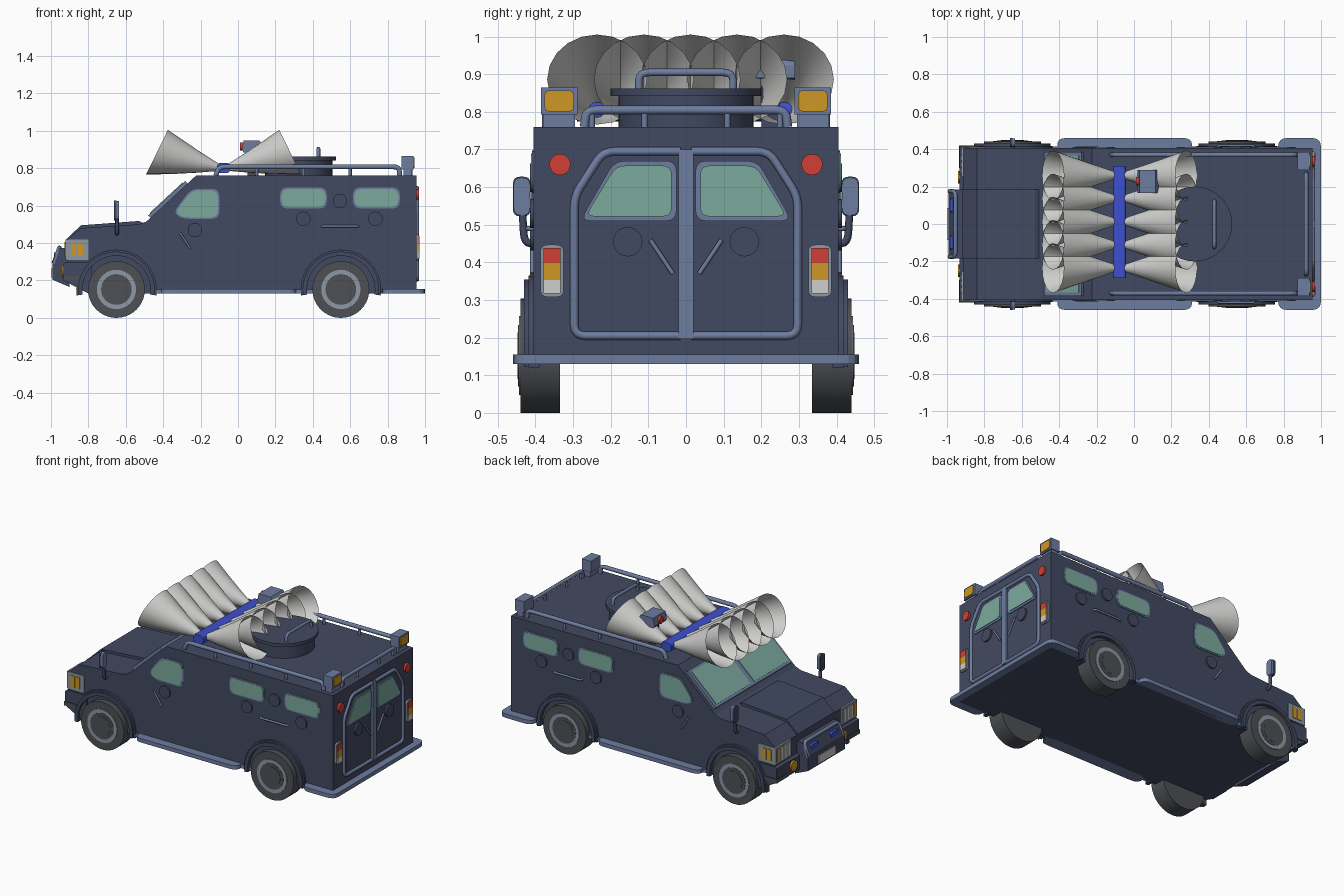
import bpy, bmesh, math
from mathutils import Vector

if "Cube" in bpy.data.objects:
    bpy.data.objects.remove(bpy.data.objects["Cube"])


def material(name, rgb):
    m = bpy.data.materials.new(name)
    m.diffuse_color = (*rgb, 1)
    m.use_nodes = True
    m.node_tree.nodes["Principled BSDF"].inputs["Base Color"].default_value = m.diffuse_color
    return m


NAVY = material("navy_paint", (0.055, 0.068, 0.12))
TRIM = material("blue_grey_trim", (0.155, 0.205, 0.35))
GLASS = material("green_glass", (0.20, 0.40, 0.34))
PALE = material("pale_grey", (0.62, 0.62, 0.61))
TYRE = material("dark_rubber", (0.075, 0.08, 0.09))
RIM = material("rim_grey", (0.27, 0.31, 0.37))
BLUE = material("signal_blue", (0.045, 0.08, 0.62))
AMBER = material("amber_lens", (0.62, 0.31, 0.018))
RED = material("red_lens", (0.64, 0.05, 0.035))


def finish(name, bm, mat, smooth=False, recalc=True):
    if recalc:
        bmesh.ops.recalc_face_normals(bm, faces=bm.faces)
    me = bpy.data.meshes.new(name)
    bm.to_mesh(me)
    bm.free()
    me.materials.append(mat)
    ob = bpy.data.objects.new(name, me)
    bpy.context.collection.objects.link(ob)
    if smooth:
        bpy.ops.object.select_all(action='DESELECT')
        ob.select_set(True)
        bpy.context.view_layer.objects.active = ob
        bpy.ops.object.shade_smooth_by_angle(angle=math.radians(40))
    return ob


def rounded(pts, r, closed=True, n=4):
    """Round the corners of a 2D or 3D path."""
    pts = [Vector(p) for p in pts]
    out = []
    for i, p in enumerate(pts):
        if not closed and i in (0, len(pts) - 1):
            out.append(p)
            continue
        a, b = pts[i - 1] - p, pts[(i + 1) % len(pts)] - p
        a = p + a.normalized() * min(r, a.length * .45)
        b = p + b.normalized() * min(r, b.length * .45)
        for k in range(n + 1):
            t = k / n
            out.append(a * (1 - t) ** 2 + p * 2 * t * (1 - t) + b * t * t)
    return out


def rect(u0, u1, v0, v1):
    return [(u0, v0), (u1, v0), (u1, v1), (u0, v1)]


def prism(name, pts, a, b, axis, mat, r=0, smooth=False):
    """Extrude a 2D outline from a to b along an axis."""
    if r:
        pts = rounded(pts, r)
    place = {'x': lambda p, d: (d, p[0], p[1]),
             'y': lambda p, d: (p[0], d, p[1]),
             'z': lambda p, d: (p[0], p[1], d)}[axis]
    bm = bmesh.new()
    lo = [bm.verts.new(place(p, a)) for p in pts]
    hi = [bm.verts.new(place(p, b)) for p in pts]
    bm.faces.new(lo)
    bm.faces.new(hi)
    for i in range(len(pts)):
        j = (i + 1) % len(pts)
        bm.faces.new((lo[i], lo[j], hi[j], hi[i]))
    return finish(name, bm, mat, smooth)


def disc(name, u, v, r, a, b, axis, mat, n=32):
    pts = [(u + r * math.cos(2 * math.pi * i / n), v + r * math.sin(2 * math.pi * i / n)) for i in range(n)]
    return prism(name, pts, a, b, axis, mat, smooth=True)


def tube(name, pts, r, mat, corner=0.03, closed=False):
    path = rounded(pts, corner, closed)
    cu = bpy.data.curves.new(name, 'CURVE')
    cu.dimensions = '3D'
    cu.bevel_depth, cu.bevel_resolution, cu.use_fill_caps = r, 2, True
    sp = cu.splines.new('POLY')
    sp.points.add(len(path) - 1)
    for q, p in zip(sp.points, path):
        q.co = (*p, 1)
    sp.use_cyclic_u = closed
    ob = bpy.data.objects.new(name, cu)
    bpy.context.collection.objects.link(ob)
    bpy.ops.object.select_all(action='DESELECT')
    ob.select_set(True)
    bpy.context.view_layer.objects.active = ob
    bpy.ops.object.convert(target='MESH')
    ob = bpy.context.object
    ob.data.materials.clear()
    ob.data.materials.append(mat)


# Armoured body, hood panel and bumpers
prism("body", [(.955, .13), (.955, .76), (-.225, .76), (-.49, .515), (-.53, .50), (-.84, .48),
               (-.915, .415), (-.915, .2), (-.8, .13)], -.405, .405, 'y', NAVY)
prism("hood_panel", [(-.49, .5), (-.53, .518), (-.84, .495), (-.918, .42), (-.9, .38)], -.185, .185, 'y', NAVY)
prism("front_bumper", [(-.915, .3), (-.932, .29), (-.932, .2), (-.8, .13), (-.78, .13), (-.78, .3)],
      -.415, .415, 'y', NAVY)
prism("ram_block", [(-.9, .375), (-.955, .375), (-.993, .3), (-.993, .205), (-.9, .165)], -.185, .185, 'y', NAVY)
tube("ram_bar", [(-.985, -.175, .29), (-.955, -.175, .375), (-.955, .175, .375), (-.985, .175, .29)], .012, TRIM)
prism("number_plate", rect(-.085, .085, .215, .265), -1.0, -.99, 'x', PALE)
prism("rear_step", rounded(rect(.77, 1.0, -.46, .46), .05), .13, .155, 'z', TRIM)

# Windscreen: frame slab and two panes lying on the slope
A, D, N = Vector((-.49, .515)), Vector((.734, .679)), Vector((-.679, .734))


def slope(s0, s1, h0, h1):
    return [A + D * s + N * h for s, h in ((s0, h0), (s1, h0), (s1, h1), (s0, h1))]


prism("windscreen_frame", slope(.03, .30, -.01, .018), -.385, .385, 'y', TRIM)

for s in (1, -1):
    prism("windscreen_pane", slope(.045, .285, .01, .022), s * .018, s * .365, 'y', GLASS)
    side = lambda name, pts, h, mat, r=0: prism(name, pts, s * .40, s * (.405 + h), 'y', mat, r)

    # Side steps, windows, gun ports and handles
    prism("side_step", rounded(rect(-.41, .31, s * .38, s * .46), .05), .13, .155, 'z', TRIM)
    prism("sill", rect(-.46, .4, s * .39, s * .415), .13, .152, 'z', TRIM)
    side("front_side_window_frame", [(-.345, .565), (-.25, .69), (-.1, .69), (-.1, .53), (-.3, .53)], .004, TRIM, .04)
    side("front_side_window", [(-.335, .567), (-.246, .682), (-.108, .682), (-.108, .538), (-.298, .538)], .007, GLASS, .04)
    for x in (.35, .74):
        side("side_window_frame", rect(x - .125, x + .125, .585, .697), .004, TRIM, .04)
        side("side_window", rect(x - .117, x + .117, .593, .689), .007, GLASS, .04)
    for x, z in ((-.23, .47), (.35, .53), (.545, .625), (.735, .53)):
        disc("gun_port", x, z, .038, s * .40, s * .415, 'y', NAVY)
    tube("door_handle", [(-.31, .455, s * 1), (-.255, .37, s)] and
         [(-.31, s * .408, .455), (-.255, s * .408, .37)], .006, TRIM)
    tube("grab_handle", [(.45, s * .40, .49), (.45, s * .42, .49), (.64, s * .42, .49), (.64, s * .40, .49)], .007, TRIM, .01)

    # Wheels with flared arches
    for x in (-.65, .55):
        y0, y1 = s * .335, s * .44
        disc("tyre", x, .152, .152, y0, y1, 'y', TYRE, 40)
        disc("rim_ring", x, .152, .105, y1, y1 + s * .004, 'y', RIM)
        disc("rim_inset", x, .152, .082, y1, y1 + s * .006, 'y', TYRE)
        disc("hub", x, .152, .062, y1, y1 + s * .008, 'y', TYRE)
        arc = [math.radians(-8 + 196 * i / 20) for i in range(21)]
        ring = lambda r0, r1: ([(x + r1 * math.cos(a), .15 + r1 * math.sin(a)) for a in arc] +
                               [(x + r0 * math.cos(a), .15 + r0 * math.sin(a)) for a in reversed(arc)])
        prism("arch_flare", ring(.182, .205), s * .39, s * .43, 'y', NAVY)
        prism("arch_edge", ring(.203, .215), s * .39, s * .418, 'y', NAVY)

    # Mirrors
    prism("mirror", rect(s * .415, s * .458, .525, .625), -.658, -.635, 'x', TRIM, .02)
    prism("mirror_back", rect(s * .413, s * .46, .522, .628), -.662, -.65, 'x', NAVY, .02)
    tube("mirror_arm", [(-.647, s * .39, .45), (-.647, s * .43, .45), (-.647, s * .435, .54)], .01, NAVY)

    # Headlights wrapping the corner, fog lamps, bumper slots, front beacons
    prism("headlight", rect(s * .255, s * .411, .31, .418), -.923, -.8, 'x', RIM)
    for i in range(2):
        x = -.892 + i * .036
        prism("indicator_strip", rect(x, x + .027, .33, .40), s * .41, s * .415, 'y', AMBER)
    for i in range(4):
        y = .272 + i * .034
        prism("headlight_lens", rect(s * y, s * (y + .024), .325, .405), -.927, -.92, 'x', PALE if i < 3 else AMBER)
    disc("fog_lamp", s * .25, .25, .033, -.942, -.93, 'x', AMBER)
    prism("bumper_slot", rect(-.936, -.85, .2, .225), s * .30, s * .42, 'y', TYRE)
    prism("front_beacon", rect(s * .065, s * .135, .315, .35), -.985, -.945, 'x', BLUE, .01)

    # Roof rail and rear corner lamps
    tube("roof_rail", [(-.12, s * .37, .76), (-.10, s * .37, .808), (.86, s * .37, .808), (.865, s * .37, .76)], .013, TRIM)
    for x in (.1, .35, .6):
        tube("rail_post", [(x, s * .37, .755), (x, s * .37, .805)], .009, TRIM)
    prism("roof_lamp_stalk", rect(s * .295, s * .38, .755, .80), .885, .93, 'x', TRIM)
    prism("roof_lamp", rect(s * .288, s * .386, .793, .865), .875, .938, 'x', TRIM)
    prism("roof_lamp_lens", rect(s * .298, s * .376, .801, .857), .936, .943, 'x', AMBER, .015)

    # Rear face: round lamps, tail light clusters, door windows, ports, handles
    disc("round_rear_lamp", s * .335, .66, .028, .95, .968, 'x', RED)
    prism("tail_light_frame", rect(s * .325, s * .387, .308, .447), .95, .966, 'x', RIM, .02)
    for z0, z1, m in ((.317, .353, PALE), (.353, .398, AMBER), (.398, .438, RED)):
        prism("tail_light_lens", rect(s * .333, s * .379, z0, z1), .96, .971, 'x', m)
    prism("rear_window_frame", [(s * .282, .51), (s * .19, .67), (s * .025, .67), (s * .025, .51)], .95, .96, 'x', TRIM, .03)
    prism("rear_window", [(s * .268, .522), (s * .186, .657), (s * .038, .657), (s * .038, .522)], .955, .964, 'x', GLASS, .025)
    disc("rear_gun_port", s * .155, .455, .039, .95, .967, 'x', NAVY)
    tube("rear_handle", [(.963, s * .095, .46), (.963, s * .035, .37)], .006, TRIM)
    tube("rear_door_edge", [(.957, s * .015, .695), (.957, s * .22, .695), (.957, s * .297, .575),
                            (.957, s * .297, .205), (.957, s * .015, .205)], .011, TRIM, .03)
    for y in (.11, .25):
        tube("rear_rail_post", [(.92, s * y, .755), (.92, s * y, .805)], .008, TRIM)

prism("rear_door_strip", rect(-.02, .02, .197, .70), .95, .967, 'x', TRIM)
tube("rear_roof_rail", [(.92, -.27, .76), (.92, -.265, .805), (.92, .265, .805), (.92, .27, .76)], .012, TRIM)

# Roof turret hatch with handle
disc("turret_base", .325, 0, .18, .755, .845, 'z', NAVY, 40)
disc("turret_lid", .325, 0, .2, .842, .862, 'z', NAVY, 40)
tube("turret_handle", [(.43, -.125, .86), (.43, -.125, .905), (.43, .125, .905), (.43, .125, .86)], .01, TRIM)

# Searchlight on a post
prism("searchlight_post", rect(.05, .095, .2, .25), .755, .9, 'z', NAVY)
prism("searchlight", [(.02, .9), (.03, .948), (.115, .948), (.13, .925), (.13, .89), (.03, .885)], .165, .29, 'y', TRIM)
disc("searchlight_lens", .228, .917, .022, .012, .03, 'x', RED, 20)

# Two rows of sound horns, back to back on a blue driver bar
prism("driver_bar", rect(-.112, -.042, .775, .828), -.29, .31, 'y', BLUE, .02)
SEG = 20
for d, row in ((-1, "front"), (1, "rear")):
    for i in range(5):
        y = .26 - i * .124
        bm = bmesh.new()
        rings = []
        for t in (0, .33, .67, 1):
            cx, cz, r = -.077 + d * (.02 + .336 * t), .803 + .083 * t, .017 + .116 * t
            tilt = math.radians(5 + 21 * t)
            rings.append([bm.verts.new((cx - d * r * math.sin(tilt) * math.cos(a), y + r * math.sin(a),
                                        cz + r * math.cos(tilt) * math.cos(a)))
                          for a in (2 * math.pi * k / SEG for k in range(SEG))])
        for p, q in zip(rings, rings[1:]):
            for k in range(SEG):
                j = (k + 1) % SEG
                bm.faces.new((p[k], p[j], q[j], q[k]))
        finish(row + "_horn", bm, PALE, True)
